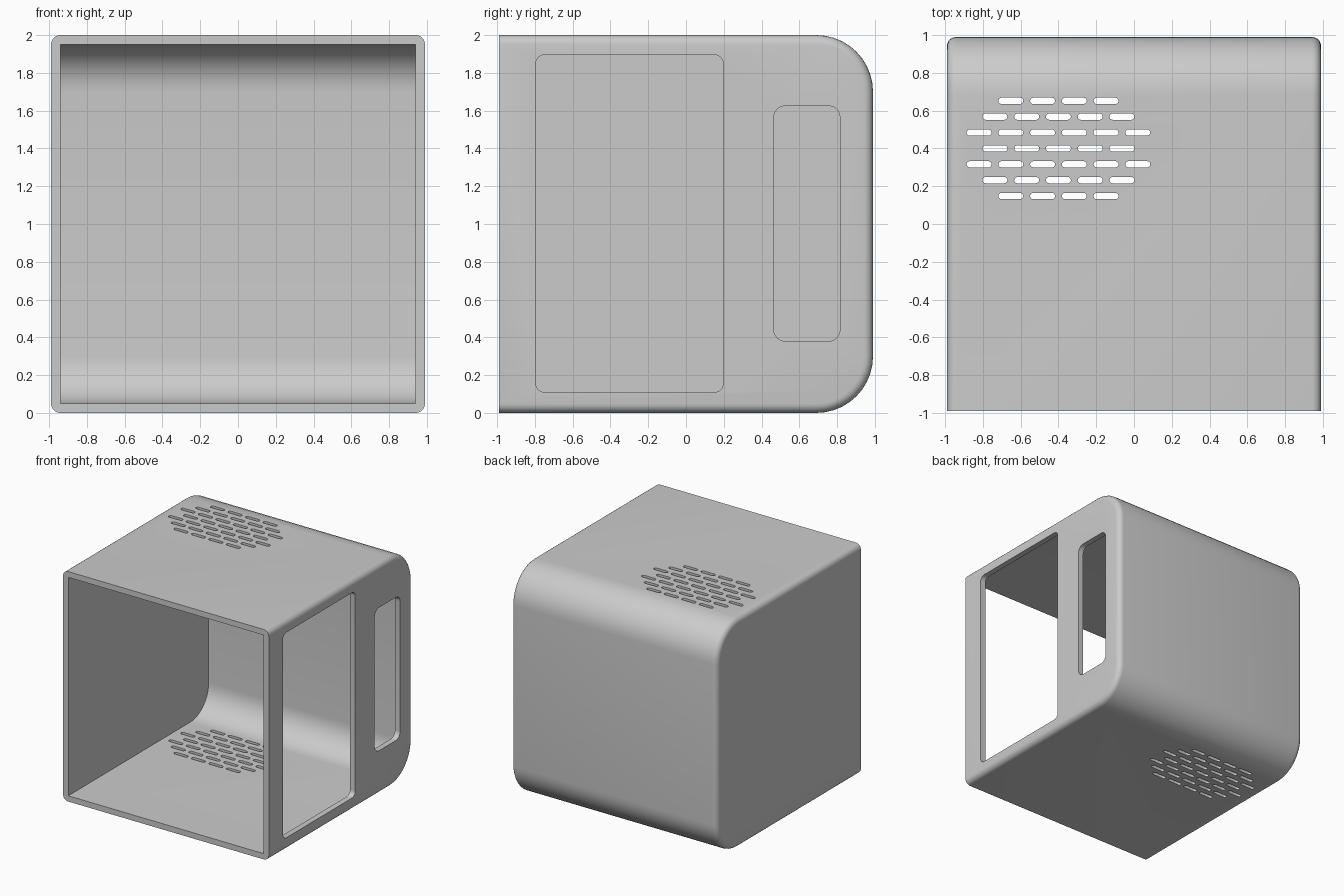
import bpy, bmesh, math

if "Cube" in bpy.data.objects:
    bpy.data.objects.remove(bpy.data.objects["Cube"])


def rounded_rect(u0, u1, v0, v1, radii, segs):
    """Outline with radii in order: high/high, low/high, low/low, high/low."""
    pts = []
    corners = [(u1, v1, -1, -1), (u0, v1, 1, -1), (u0, v0, 1, 1), (u1, v0, -1, 1)]
    for i, ((u, v, su, sv), r) in enumerate(zip(corners, radii)):
        if r == 0:
            pts.append((u, v))
            continue
        for k in range(segs + 1):
            a = math.radians(90) * (i + k / segs)
            pts.append((u + su * r + r * math.cos(a), v + sv * r + r * math.sin(a)))
    return pts


def prism(name, outlines, axis, lo, hi):
    """Extrude closed outlines along x or z into one object."""
    bm = bmesh.new()
    for pts in outlines:
        place = (lambda u, v, t: (t, u, v)) if axis == 'x' else (lambda u, v, t: (u, v, t))
        a = [bm.verts.new(place(u, v, lo)) for u, v in pts]
        b = [bm.verts.new(place(u, v, hi)) for u, v in pts]
        bm.faces.new(a[::-1])
        bm.faces.new(b)
        n = len(pts)
        for i in range(n):
            j = (i + 1) % n
            bm.faces.new((a[i], a[j], b[j], b[i]))
    bmesh.ops.recalc_face_normals(bm, faces=bm.faces)
    mesh = bpy.data.meshes.new(name)
    bm.to_mesh(mesh)
    bm.free()
    obj = bpy.data.objects.new(name, mesh)
    bpy.context.collection.objects.link(obj)
    return obj


def cut(target, cutter):
    """Subtract the cutter, apply, and remove it."""
    cutter.hide_render = True
    mod = target.modifiers.new("cut", 'BOOLEAN')
    mod.operation = 'DIFFERENCE'
    mod.solver = 'EXACT'
    mod.object = cutter
    bpy.ops.object.select_all(action='DESELECT')
    target.select_set(True)
    bpy.context.view_layer.objects.active = target
    bpy.ops.object.modifier_apply(modifier=mod.name)
    bpy.data.objects.remove(cutter, do_unlink=True)


HALF, WALL, HEIGHT = 0.99, 0.05, 2.0

# Outer body: side profile with rounded rear corners
body = prism("enclosure_shell",
             [rounded_rect(-HALF, HALF, 0, HEIGHT, (0.3, 0, 0, 0.3), 10)],
             'x', -HALF, HALF)

# Soft rim around both side faces, leaving the front edges sharp
bm = bmesh.new()
bm.from_mesh(body.data)
rim = [e for e in bm.edges
       if abs(e.verts[0].co.x - e.verts[1].co.x) < 1e-4
       and not all(v.co.y < -HALF + 1e-3 for v in e.verts)]
bmesh.ops.bevel(bm, geom=rim, offset=0.048, segments=5, profile=0.5, affect='EDGES')
bm.to_mesh(body.data)
bm.free()

# Cavity, open at the front
cut(body, prism("cavity_cutter",
                [rounded_rect(-1.2, HALF - WALL, WALL, HEIGHT - WALL, (0.25, 0, 0, 0.25), 10)],
                'x', -HALF + WALL, HALF - WALL))

# Two windows in the right wall
cut(body, prism("window_cutter",
                [rounded_rect(-0.795, 0.197, 0.11, 1.895, (0.045,) * 4, 6),
                 rounded_rect(0.465, 0.815, 0.38, 1.625, (0.06,) * 4, 6)],
                'x', 0.8, 1.2))

# Vent slots through the top and bottom
slots = []
for row, count in enumerate((4, 5, 6, 5, 6, 5, 4)):
    y = 0.652 - 0.084 * row
    for i in range(count):
        x = -0.4 + 0.168 * (i - (count - 1) / 2)
        slots.append(rounded_rect(x - 0.066, x + 0.066, y - 0.0165, y + 0.0165,
                                  (0.0164,) * 4, 4))
cut(body, prism("vent_cutter", slots, 'z', -0.2, 2.2))

# Smooth curves, crisp edges
bpy.ops.object.shade_smooth_by_angle(angle=math.radians(30))
